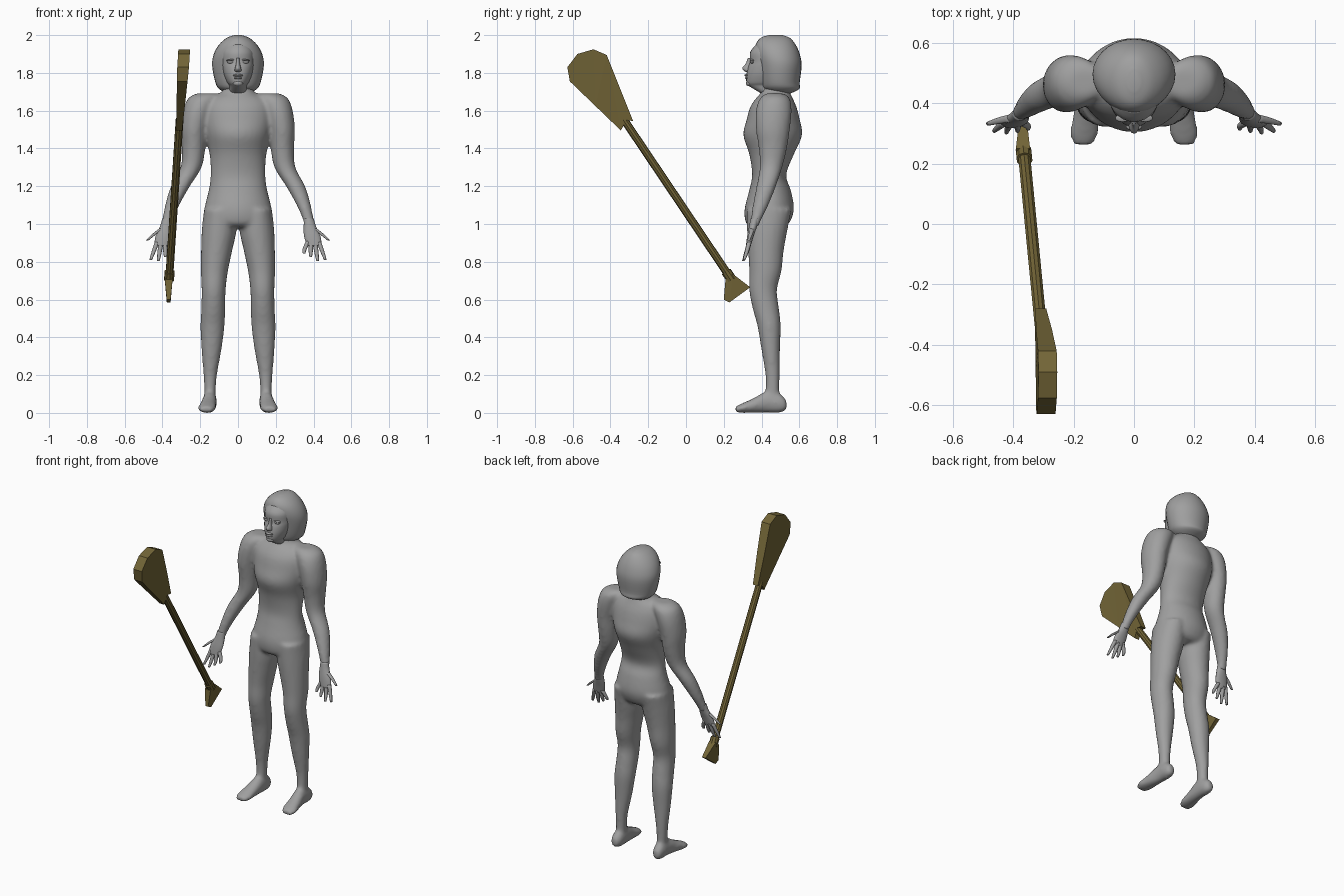
import bpy, bmesh, math
from mathutils import Vector, Matrix

old = bpy.data.objects.get("Cube")
if old:
    bpy.data.objects.remove(old, do_unlink=True)


def material(name, rgb):
    m = bpy.data.materials.new(name)
    m.use_nodes = True
    m.diffuse_color = (*rgb, 1)
    bsdf = m.node_tree.nodes["Principled BSDF"]
    bsdf.inputs["Base Color"].default_value = (*rgb, 1)
    bsdf.inputs["Roughness"].default_value = 0.8
    return m


GREY = material("plain grey", (0.35, 0.35, 0.35))
WOOD = material("olive wood", (0.17, 0.13, 0.038))


def finish(name, bm, mat, smooth=True):
    bmesh.ops.recalc_face_normals(bm, faces=bm.faces)
    mesh = bpy.data.meshes.new(name)
    bm.to_mesh(mesh)
    bm.free()
    mesh.materials.append(mat)
    for p in mesh.polygons:
        p.use_smooth = smooth
    ob = bpy.data.objects.new(name, mesh)
    bpy.context.collection.objects.link(ob)
    return ob


def spline(rings, steps):
    """Catmull-Rom resampling of ring parameters."""
    out = []
    for i in range(len(rings) - 1):
        a, b, c, d = (rings[max(0, min(len(rings) - 1, i + k))] for k in (-1, 0, 1, 2))
        for s in range(steps):
            t = s / steps
            out.append([q + t / 2 * (r - p + t * (2 * p - 5 * q + 4 * r - u + t * (3 * (q - r) + u - p)))
                        for p, q, r, u in zip(a, b, c, d)])
    return out + [list(rings[-1])]


def loft(bm, rings, sign=1, segs=20, steps=4, upright=False):
    """Rings are (x, y, z, half width, half depth); upright rings face y."""
    loops = []
    for x, y, z, rx, rd in spline(rings, steps):
        loop = []
        for k in range(segs):
            a = 2 * math.pi * k / segs
            u, v = rx * math.cos(a), rd * math.sin(a)
            co = (x + u, y, z + v) if upright else (x + u, y + v, z)
            loop.append(bm.verts.new((sign * co[0], co[1], co[2])))
        loops.append(loop)
    for a, b in zip(loops, loops[1:]):
        for k in range(segs):
            n = (k + 1) % segs
            bm.faces.new((a[k], a[n], b[n], b[k]))
    bm.faces.new(loops[0])
    bm.faces.new(loops[-1])


def stack(bm, rows, **kw):
    """Centred rings given as (z, front y, back y, half width)."""
    loft(bm, [(0, (f + b) / 2, z, w, (b - f) / 2) for z, f, b, w in rows], **kw)


def ball(bm, centre, size):
    m = Matrix.Translation(centre) @ Matrix.Diagonal((*size, 1))
    bmesh.ops.create_uvsphere(bm, u_segments=16, v_segments=10, radius=1, matrix=m)


# Torso, arms, legs and feet blended into one skin
TORSO = [(1.75, .41, .54, .07), (1.70, .40, .55, .085), (1.665, .37, .565, .15),
         (1.62, .34, .585, .18), (1.55, .32, .603, .185), (1.47, .303, .615, .17),
         (1.37, .335, .572, .15), (1.26, .35, .53, .145), (1.18, .335, .555, .155),
         (1.08, .31, .572, .178), (1.01, .315, .55, .17), (.985, .34, .52, .13)]
ARM = [(.16, .47, 1.692, .06, .045), (.185, .47, 1.665, .08, .08), (.212, .465, 1.6, .078, .095),
       (.232, .46, 1.5, .07, .09), (.235, .46, 1.4, .062, .075), (.248, .45, 1.3, .056, .06),
       (.305, .425, 1.2, .051, .052), (.348, .395, 1.1, .038, .042), (.373, .37, 1.02, .029, .028),
       (.378, .362, .99, .03, .024)]
LEG = [(.1, .44, 1.08, .08, .12), (.1, .43, .97, .092, .108), (.113, .423, .86, .083, .095),
       (.125, .42, .75, .072, .086), (.129, .408, .65, .064, .074), (.131, .423, .55, .064, .07),
       (.135, .44, .46, .064, .062), (.14, .448, .34, .054, .05), (.147, .458, .2, .036, .038),
       (.148, .458, .1, .03, .038), (.148, .46, .04, .032, .04)]
FOOT = [(.152, .533, .04, .02, .025), (.15, .5, .05, .036, .05), (.15, .43, .058, .038, .058),
        (.158, .36, .04, .043, .04), (.165, .3, .026, .048, .026), (.167, .262, .018, .034, .016)]
bm = bmesh.new()
stack(bm, TORSO, segs=32)
for s in (1, -1):
    loft(bm, ARM, s)
    loft(bm, LEG, s)
    loft(bm, FOOT, s, upright=True)
body = finish("body", bm, GREY)
remesh = body.modifiers.new("blend", "REMESH")
remesh.mode = "VOXEL"
remesh.voxel_size = 0.011
remesh.use_smooth_shade = True
soft = body.modifiers.new("soften", "SMOOTH")
soft.factor = 0.5
soft.iterations = 8

# Hands: palm, four fingers and an outward thumb
PALM = [(.375, .366, 1.03, .026, .024), (.38, .356, .99, .032, .022),
        (.392, .342, .94, .043, .018), (.402, .332, .895, .04, .014), (.403, .328, .885, .03, .01)]
FINGERS = [((.372, .337, .91), (.352, .325, .865), (.35, .315, .845)),
           ((.388, .335, .905), (.385, .32, .855), (.385, .308, .825)),
           ((.408, .335, .9), (.416, .32, .845), (.422, .303, .805)),
           ((.428, .335, .905), (.446, .322, .855), (.462, .308, .81)),
           ((.405, .35, .975), (.445, .342, .945), (.482, .332, .912))]
for s, side in ((1, "left"), (-1, "right")):
    bm = bmesh.new()
    loft(bm, PALM, s, 14)
    for pts in FINGERS:
        path = [(*p, r, r) for p, r in zip(pts, (.013, .011, .007))]
        loft(bm, path, s, 10, 3)
    finish(side + "_hand", bm, GREY)

# Head: face, nose, lips and eyes
bm = bmesh.new()
stack(bm, [(1.69, .40, .52, .05), (1.73, .335, .52, .046), (1.75, .32, .52, .058),
           (1.79, .32, .52, .074), (1.83, .328, .52, .082), (1.86, .338, .52, .085),
           (1.91, .34, .52, .083), (1.95, .37, .52, .065)], segs=28)
stack(bm, [(1.88, .328, .36, .007), (1.85, .316, .36, .010), (1.826, .298, .36, .016),
           (1.812, .306, .36, .019), (1.805, .318, .36, .012)], segs=12)
ball(bm, (0, .322, 1.787), (.027, .013, .007))
ball(bm, (0, .324, 1.773), (.023, .012, .007))
ball(bm, (0, .335, 1.745), (.026, .018, .016))
finish("face", bm, GREY)

bm = bmesh.new()
for s in (1, -1):
    ball(bm, (s * .038, .352, 1.857), (.02, .012, .008))
    lid = Matrix.Translation((s * .038, .35, 1.868)) @ Matrix.Rotation(s * .12, 4, "Y")
    bmesh.ops.create_uvsphere(bm, u_segments=14, v_segments=8, radius=1,
                              matrix=lid @ Matrix.Diagonal((.025, .013, .005, 1)))
finish("eyes", bm, GREY)

# Rounded bobbed hair framing the face
bm = bmesh.new()
stack(bm, [(1.69, .46, .55, .06), (1.715, .41, .6, .1), (1.75, .395, .602, .12),
           (1.84, .38, .612, .137), (1.9, .368, .602, .128), (1.95, .37, .58, .1),
           (1.985, .395, .55, .06), (2.0, .44, .51, .02)], segs=28)
finish("hair", bm, GREY)


# Paddle: shaft, collar, blade and flared grip
def rod(name, a, b, radius, sides):
    a, b = Vector(a), Vector(b)
    turn = (b - a).to_track_quat("Z", "Y").to_matrix().to_4x4()
    bm = bmesh.new()
    bmesh.ops.create_cone(bm, cap_ends=True, segments=sides, radius1=radius, radius2=radius,
                          depth=(b - a).length, matrix=Matrix.Translation((a + b) / 2) @ turn)
    finish(name, bm, WOOD, False)


def slab(name, outline, centre_and_half):
    bm = bmesh.new()
    sides = []
    for s in (-1, 1):
        row = []
        for y, z in outline:
            c, h = centre_and_half(y, z)
            row.append(bm.verts.new((c + s * h, y, z)))
        sides.append(row)
        bm.faces.new(row)
    n = len(outline)
    for i in range(n):
        j = (i + 1) % n
        bm.faces.new((sides[0][i], sides[0][j], sides[1][j], sides[1][i]))
    bmesh.ops.triangulate(bm, faces=[f for f in bm.faces if len(f.verts) > 4])
    finish(name, bm, WOOD, False)


def blade_shape(y, z):
    t = (z - 1.5) / .42
    return -.311 + .026 * t, min(.031, .016 + .02 * t)


def grip_shape(y, z):
    return -.367, .01 + .014 * max(0, (z - .6) / .14) * (1 - max(0, y - .25) * 6)


rod("paddle_shaft", (-.364, .235, .715), (-.309, -.33, 1.555), .021, 10)
rod("paddle_collar", (-.365, .242, .705), (-.362, .213, .748), .027, 10)
slab("paddle_blade", [(-.345, 1.495), (-.48, 1.625), (-.615, 1.755), (-.628, 1.83), (-.575, 1.9),
                      (-.49, 1.925), (-.42, 1.895), (-.35, 1.72), (-.28, 1.545), (-.315, 1.55)],
     blade_shape)
slab("paddle_grip", [(.249, .735), (.34, .665), (.23, .585), (.2, .6), (.209, .705)], grip_shape)
